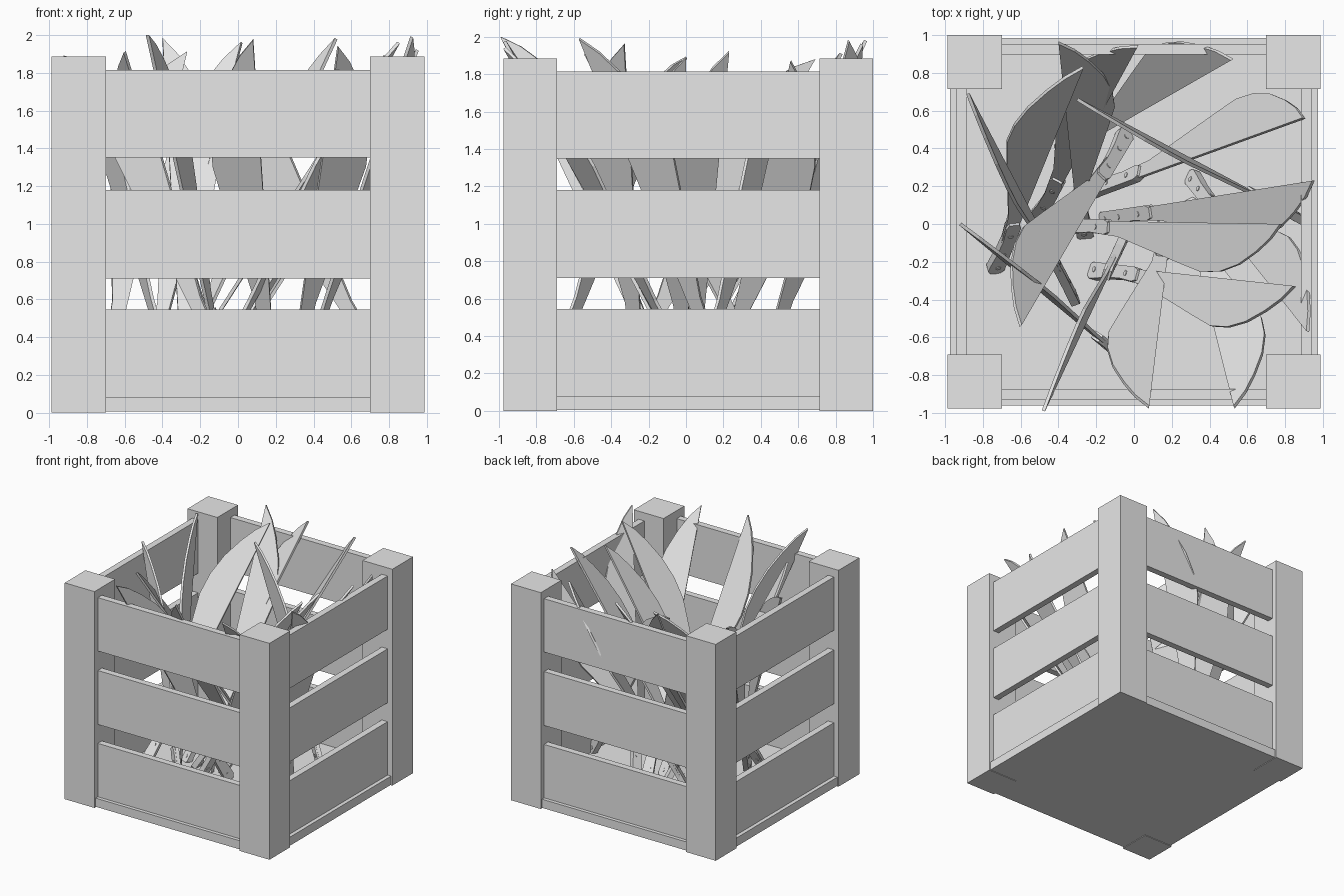
import bpy, bmesh, math
from mathutils import Vector, Matrix

cube = bpy.data.objects.get("Cube")
if cube:
    bpy.data.objects.remove(cube, do_unlink=True)

grey = bpy.data.materials.new("plain_grey")
grey.use_nodes = True
grey.diffuse_color = (0.8, 0.8, 0.8, 1)
grey.node_tree.nodes["Principled BSDF"].inputs["Base Color"].default_value = (0.8, 0.8, 0.8, 1)


def add_object(name, bm):
    bmesh.ops.recalc_face_normals(bm, faces=bm.faces)
    mesh = bpy.data.meshes.new(name)
    bm.to_mesh(mesh)
    bm.free()
    mesh.materials.append(grey)
    obj = bpy.data.objects.new(name, mesh)
    bpy.context.collection.objects.link(obj)
    return obj


def box(name, lo, hi):
    lo, hi = Vector(lo), Vector(hi)
    bm = bmesh.new()
    bmesh.ops.create_cube(bm, size=1)
    for v in bm.verts:
        v.co = (lo + hi) / 2 + Vector(a * b for a, b in zip(v.co, hi - lo))
    return add_object(name, bm)


def plate(bm, outline, thickness):
    """Extrude a flat outline evenly to both sides of its plane."""
    verts = [bm.verts.new((x, y, -thickness / 2)) for x, y in outline]
    face = bm.faces.new(verts)
    out = bmesh.ops.extrude_face_region(bm, geom=[face])
    for v in out["geom"]:
        if isinstance(v, bmesh.types.BMVert):
            v.co.z += thickness


# Crate: corner posts, floor and three slats on each side
CY = 0.012
for sx, side in ((-1, "right"), (1, "left")):
    for sy, end in ((-1, "front"), (1, "back")):
        xs = sorted((sx * 0.70, sx * 0.987))
        ys = sorted((sy * 0.703 + CY, sy * 0.988 + CY))
        box(f"{end}_{side}_post", (xs[0], ys[0], 0), (xs[1], ys[1], 1.885))

box("floor", (-0.975, CY - 0.973, 0.005), (0.975, CY + 0.973, 0.08))

for level, (z0, z1) in enumerate(((0.08, 0.545), (0.71, 1.18), (1.35, 1.815))):
    for s, end, side in ((-1, "front", "right"), (1, "back", "left")):
        a, b = sorted((s * 0.885, s * 0.942))
        box(f"{end}_slat_{level}", (-0.72, a + CY, z0), (0.72, b + CY, z1))
        box(f"{side}_slat_{level}", (a, CY - 0.72, z0), (b, CY + 0.72, z1))

# Long blade: straight spine along x, belly towards y, handle at the start
LENGTH = 2.18
BLADE = [(0.3, 0.01), (LENGTH, 0), (2.08, 0.08), (1.95, 0.15), (1.78, 0.22),
         (1.6, 0.26), (1.42, 0.265), (1.2, 0.22), (0.6, 0.09), (0.3, 0.07)]
HANDLE = [(0, 0.02), (0.03, 0), (0.48, 0), (0.52, 0.015), (0.52, 0.07), (0.48, 0.08),
          (0.35, 0.07), (0.2, 0.075), (0.1, 0.085), (0.03, 0.09), (0, 0.07)]


def knife(name, tip, base_hint, turn):
    """Lean a knife from its foot to its tip; turn rolls the belly."""
    foot_z = 0.06
    tip = Vector(tip)
    away = Vector((base_hint[0] - tip.x, base_hint[1] - tip.y, 0)).normalized()
    reach = math.sqrt(LENGTH ** 2 - (tip.z - foot_z) ** 2)
    foot = Vector((tip.x, tip.y, foot_z)) + away * reach
    axis = (tip - foot).normalized()
    flat = Vector((0, 0, 1)).cross(axis).normalized()
    up = axis.cross(flat)
    a = math.radians(turn)
    belly = flat * math.cos(a) + up * math.sin(a)
    normal = axis.cross(belly)
    bm = bmesh.new()
    plate(bm, BLADE, 0.018)
    plate(bm, HANDLE, 0.045)
    # Rivets and a ring at the end of the handle
    for x in (0.06, 0.2, 0.4):
        bmesh.ops.create_cone(bm, cap_ends=True, segments=8, radius1=0.015, radius2=0.015,
                              depth=0.053, matrix=Matrix.Translation((x, 0.04, 0)))
    frame = Matrix((axis, belly, normal)).transposed().to_4x4()
    frame.translation = foot
    bm.transform(frame)
    add_object(name, bm)


# Tip position, direction of the foot, roll of the belly
KNIVES = [
    ((-0.48, -0.99, 2.0), (0.0, 0.03), 97),
    ((0.08, -0.97, 1.975), (0.23, 0.15), 180),
    ((0.53, -0.97, 1.94), (0.21, 0.25), 10),
    ((0.92, -0.57, 1.99), (0.31, 0.18), 25),
    ((0.85, -0.33, 1.96), (-0.25, -0.2), 170),
    ((0.78, 0.0, 1.89), (-0.35, 0.03), 180),
    ((0.95, 0.23, 1.92), (-0.2, 0.06), 180),
    ((0.9, 0.56, 1.87), (-0.15, 0.17), -35),
    ((0.52, 0.87, 1.98), (-0.45, 0.3), 0),
    ((0.02, 0.94, 1.96), (-0.48, 0.0), 0),
    ((-0.4, 0.96, 1.98), (-0.3, -0.1), 180),
    ((-0.27, 0.83, 1.91), (-0.72, -0.3), 30),
    ((-0.6, -0.54, 1.91), (0.05, 0.55), 165),
    ((-0.88, 0.69, 1.88), (-0.36, -0.3), 80),
    ((-0.92, 0.0, 1.89), (-0.1, -0.68), 95),
    ((-0.3, 0.66, 1.8), (0.79, 0.08), 85),
]
for i, (tip, hint, turn) in enumerate(KNIVES):
    knife(f"knife_{i + 1}", tip, hint, turn)
